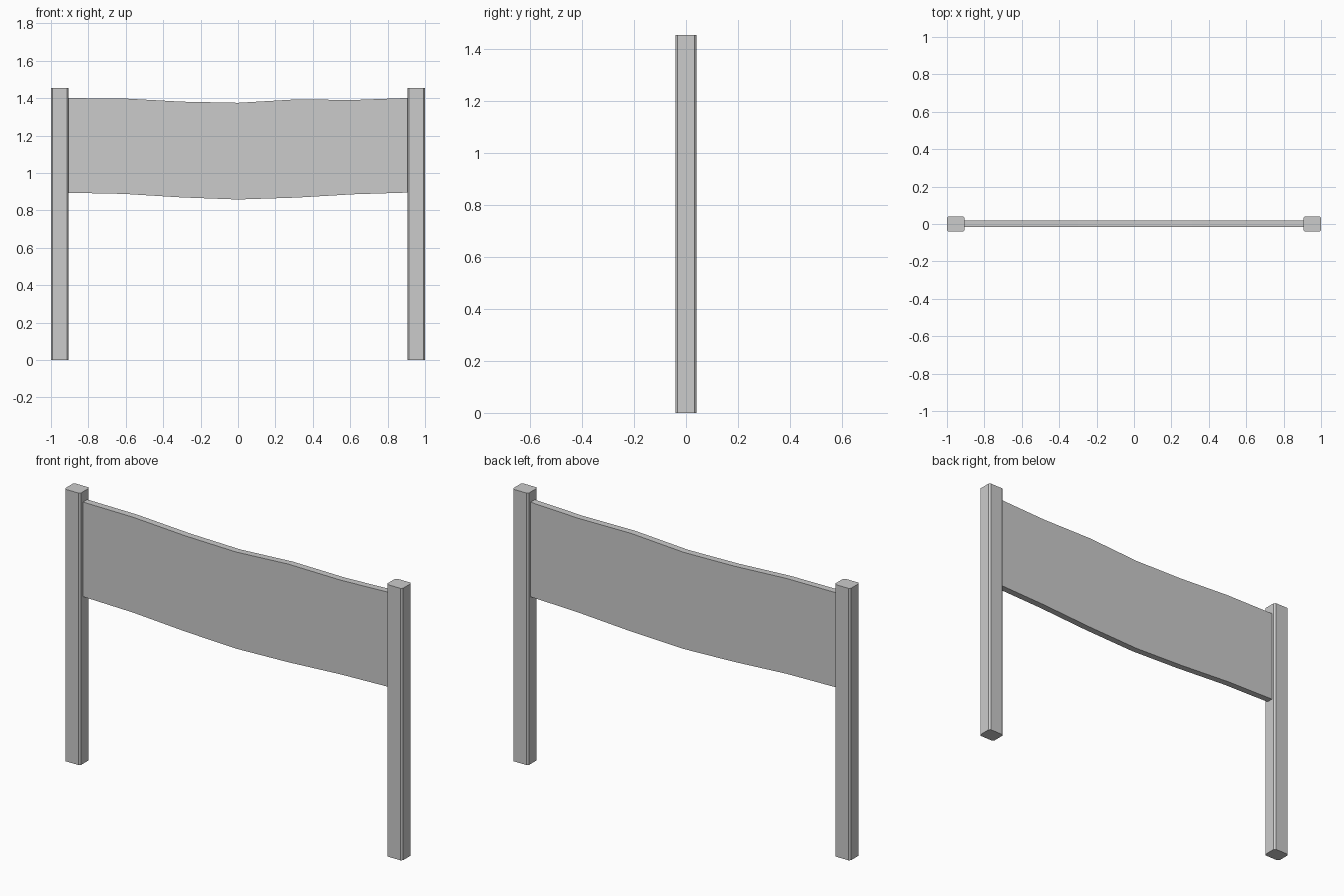
import bpy
import bmesh

cube = bpy.data.objects.get("Cube")
if cube:
    bpy.data.objects.remove(cube, do_unlink=True)

grey = bpy.data.materials.new("light grey")
grey.use_nodes = True
grey.diffuse_color = (0.6, 0.6, 0.6, 1)
grey.node_tree.nodes["Principled BSDF"].inputs["Base Color"].default_value = (0.6, 0.6, 0.6, 1)


def prism(name, outline, offset):
    """Extrude a flat outline along an offset into a solid."""
    bm = bmesh.new()
    face = bm.faces.new([bm.verts.new(p) for p in outline])
    ext = bmesh.ops.extrude_face_region(bm, geom=[face], use_keep_orig=True)
    moved = [v for v in ext["geom"] if isinstance(v, bmesh.types.BMVert)]
    bmesh.ops.translate(bm, verts=moved, vec=offset)
    bmesh.ops.recalc_face_normals(bm, faces=bm.faces)
    mesh = bpy.data.meshes.new(name)
    bm.to_mesh(mesh)
    bm.free()
    mesh.materials.append(grey)
    obj = bpy.data.objects.new(name, mesh)
    bpy.context.collection.objects.link(obj)
    return obj


# Posts: rectangular with chamfered upright edges
hx, hy, c = 0.047, 0.041, 0.009
corner_cut = [(hx, -hy + c), (hx, hy - c), (hx - c, hy), (-hx + c, hy),
              (-hx, hy - c), (-hx, -hy + c), (-hx + c, -hy), (hx - c, -hy)]
for name, side in (("right_post", -1), ("left_post", 1)):
    centre = side * (1 - hx)
    prism(name, [(centre + x, y, 0) for x, y in corner_cut], (0, 0, 1.455))

# Sagging panel hung between the posts
xs = [-0.91, -0.61, -0.3, 0, 0.31, 0.62, 0.91]
top = [1.4, 1.398, 1.381, 1.375, 1.393, 1.39, 1.401]
bottom = [0.894, 0.888, 0.869, 0.858, 0.868, 0.886, 0.895]
outline = list(zip(xs, bottom)) + list(zip(xs, top))[::-1]
prism("hanging_panel", [(x, -0.016, z) for x, z in outline], (0, 0.036, 0))
